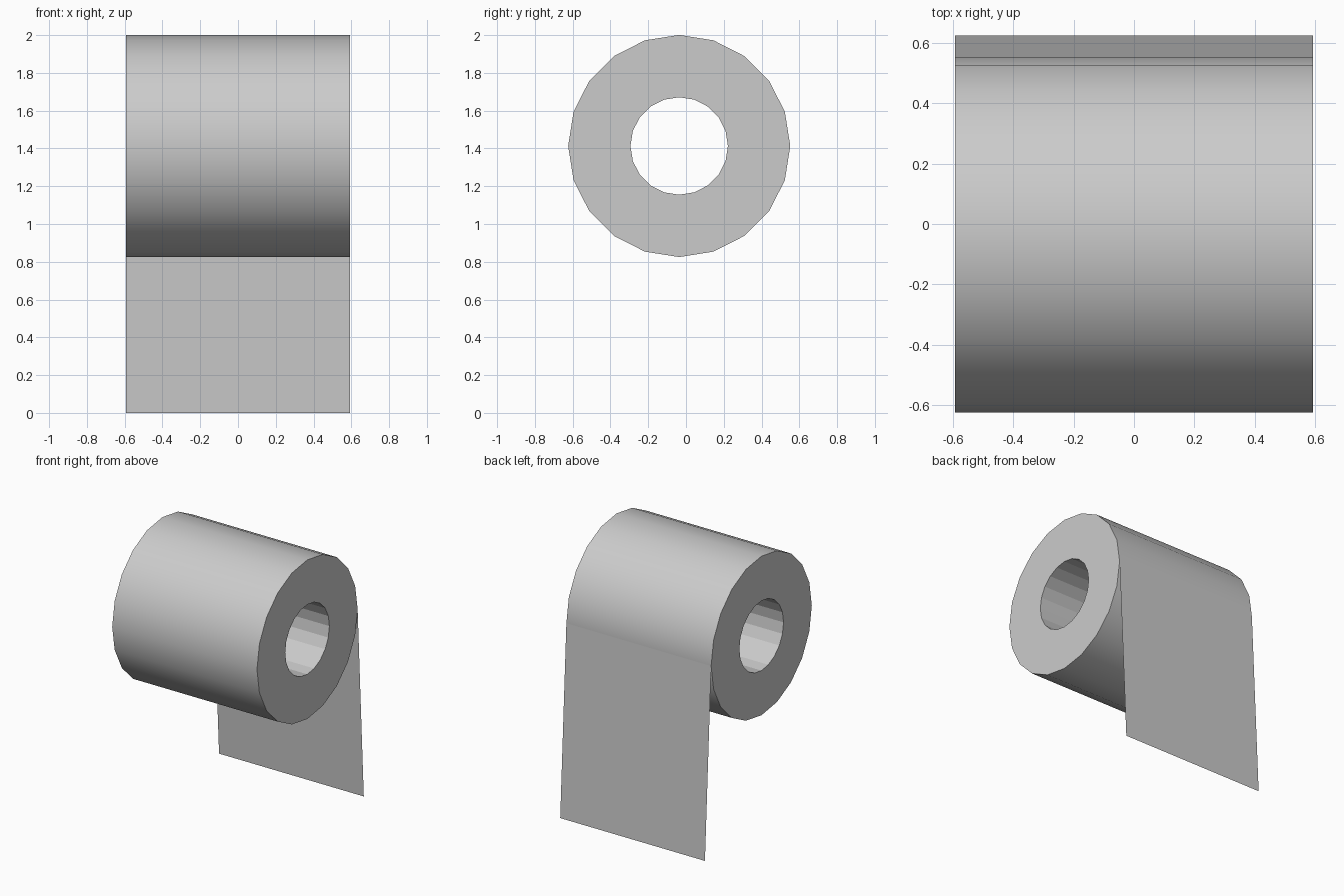
import bpy, bmesh, math

if "Cube" in bpy.data.objects:
    bpy.data.objects.remove(bpy.data.objects["Cube"])

HALF_W = 0.592           # half the roll width along x
CY, CZ = -0.036, 1.413   # roll axis
R_OUT, R_IN, SIDES = 0.588, 0.258, 20


def ring(bm, x, r):
    return [bm.verts.new((x, CY + r * math.cos(2 * math.pi * i / SIDES),
                          CZ + r * math.sin(2 * math.pi * i / SIDES)))
            for i in range(SIDES)]


def finish(bm, name):
    mesh = bpy.data.meshes.new(name)
    bm.to_mesh(mesh)
    bm.free()
    obj = bpy.data.objects.new(name, mesh)
    bpy.context.collection.objects.link(obj)
    return obj


# Roll: closed tube with smooth outside, flat ends and faceted bore
bm = bmesh.new()
loops = [ring(bm, -HALF_W, R_OUT), ring(bm, HALF_W, R_OUT),
         ring(bm, HALF_W, R_IN), ring(bm, -HALF_W, R_IN)]
for k in range(4):
    a, b = loops[k], loops[(k + 1) % 4]
    for i in range(SIDES):
        j = (i + 1) % SIDES
        face = bm.faces.new((a[i], b[i], b[j], a[j]))
        face.smooth = k == 0
bmesh.ops.recalc_face_normals(bm, faces=bm.faces[:])
for e in bm.edges:
    if any(not f.smooth for f in e.link_faces):
        e.smooth = False
finish(bm, "paper_roll")

# Loose sheet hanging from the back of the roll
bm = bmesh.new()
top, bottom = (CY + R_OUT, CZ), (0.624, 0.0)
corners = [(HALF_W, *top), (-HALF_W, *top), (-HALF_W, *bottom), (HALF_W, *bottom)]
face = bm.faces.new([bm.verts.new(c) for c in corners])
face.normal_update()
if face.normal.y < 0:
    face.normal_flip()
finish(bm, "hanging_sheet")
